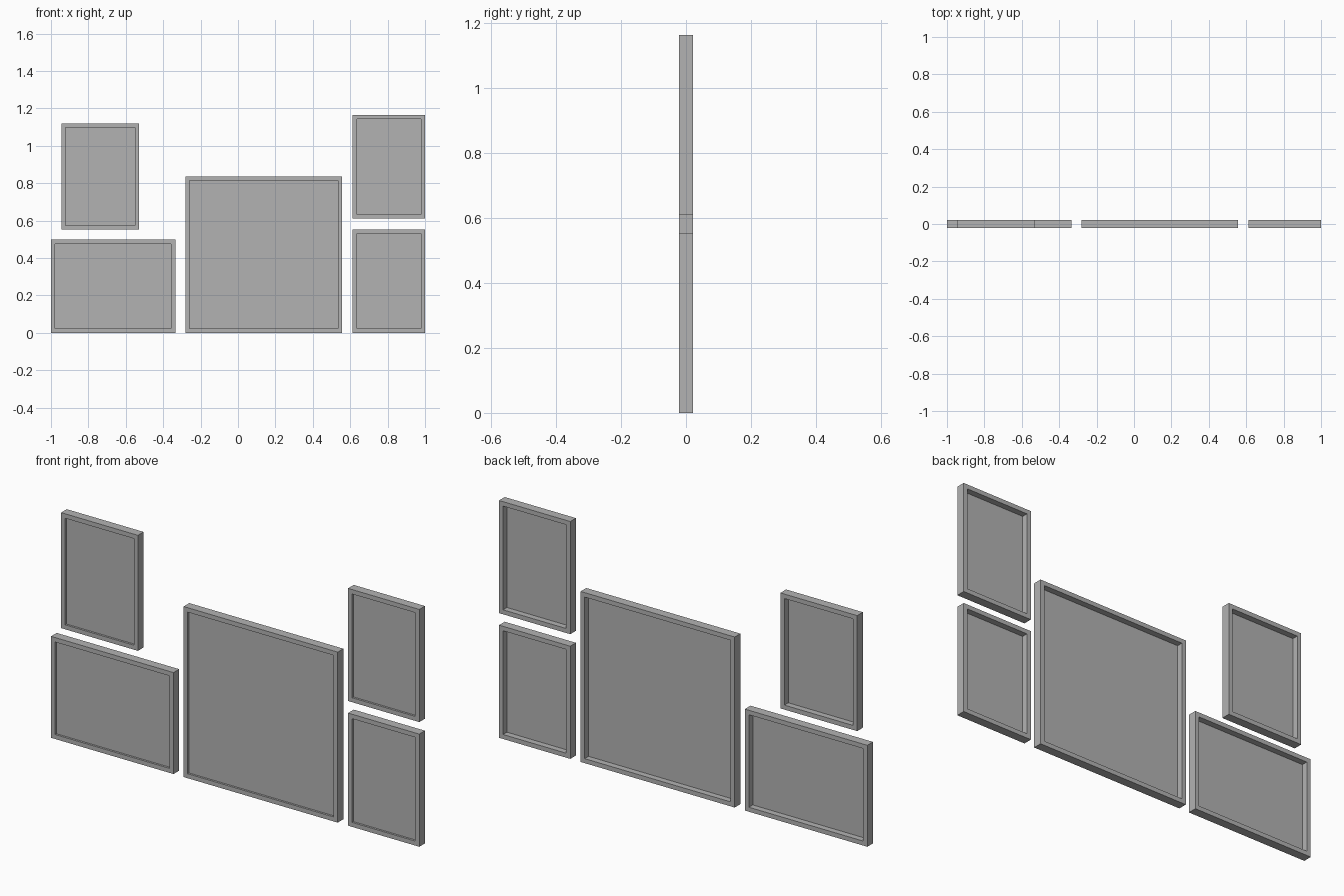
import bpy
import bmesh

BORDER = 0.022       # visible width of the moulding
HALF_DEPTH = 0.022   # moulding reaches this far to front and back
PANEL_FRONT = -0.012
PANEL_BACK = -0.008

cube = bpy.data.objects.get("Cube")
if cube:
    bpy.data.objects.remove(cube, do_unlink=True)

# One plain grey for everything
grey = bpy.data.materials.new("plain grey")
grey.use_nodes = True
colour = (0.45, 0.45, 0.45, 1)
grey.diffuse_color = colour
grey.node_tree.nodes["Principled BSDF"].inputs["Base Color"].default_value = colour


def finish(name, bm):
    bmesh.ops.recalc_face_normals(bm, faces=bm.faces)
    mesh = bpy.data.meshes.new(name)
    bm.to_mesh(mesh)
    bm.free()
    mesh.materials.append(grey)
    obj = bpy.data.objects.new(name, mesh)
    bpy.context.collection.objects.link(obj)
    return obj


def rectangle(bm, x0, x1, z0, z1, inset, y):
    """Loop of four corners facing the front."""
    a, b, c, d = x0 + inset, x1 - inset, z0 + inset, z1 - inset
    return [bm.verts.new((x, y, z)) for x, z in ((a, c), (b, c), (b, d), (a, d))]


def bridge(bm, first, second):
    for i in range(4):
        j = (i + 1) % 4
        bm.faces.new((first[i], first[j], second[j], second[i]))


def picture(name, *box):
    # Moulding: a rectangular section carried round the four sides
    bm = bmesh.new()
    section = ((0, -HALF_DEPTH), (0, HALF_DEPTH), (BORDER, HALF_DEPTH), (BORDER, -HALF_DEPTH))
    loops = [rectangle(bm, *box, inset, y) for inset, y in section]
    for i in range(4):
        bridge(bm, loops[i], loops[(i + 1) % 4])
    frame = finish(name + "_frame", bm)

    # Thin panel set in the opening, nearer the front
    bm = bmesh.new()
    front = rectangle(bm, *box, BORDER, PANEL_FRONT)
    back = rectangle(bm, *box, BORDER, PANEL_BACK)
    bridge(bm, front, back)
    bm.faces.new(front)
    bm.faces.new(back)
    finish(name + "_panel", bm).parent = frame


# x from, x to, z from, z to
picture("upper_right", -0.945, -0.528, 0.553, 1.12)
picture("lower_right", -1.0, -0.335, 0.0, 0.498)
picture("large_centre", -0.28, 0.557, 0.0, 0.837)
picture("upper_left", 0.613, 1.0, 0.612, 1.165)
picture("lower_left", 0.613, 1.0, 0.0, 0.553)
